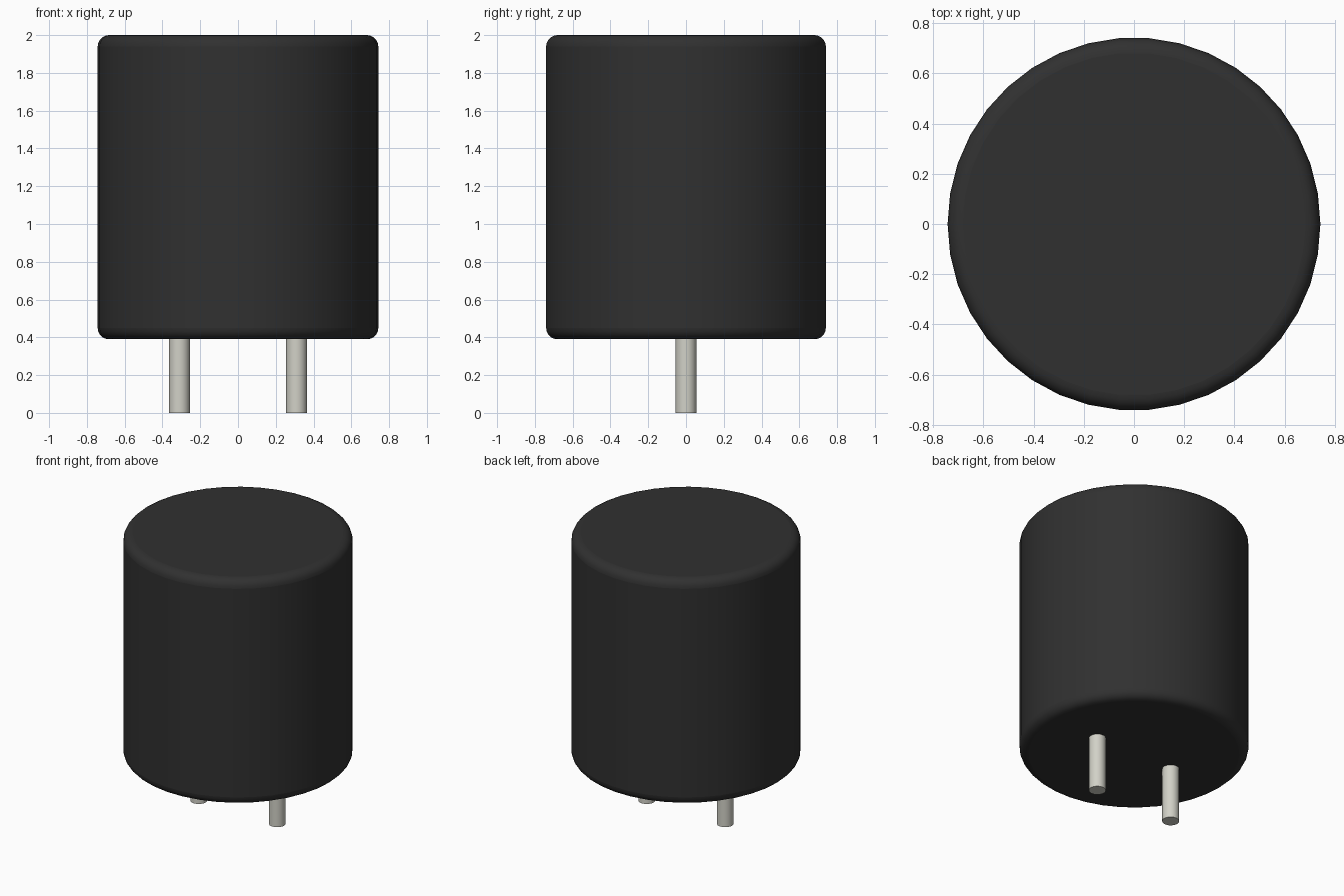
import bpy
import math

cube = bpy.data.objects.get("Cube")
if cube:
    bpy.data.objects.remove(cube, do_unlink=True)


def make_material(name, colour):
    mat = bpy.data.materials.new(name)
    mat.use_nodes = True
    mat.diffuse_color = colour
    mat.node_tree.nodes["Principled BSDF"].inputs["Base Color"].default_value = colour
    return mat


def make_cylinder(name, sides, radius, bottom, top, x, mat):
    bpy.ops.mesh.primitive_cylinder_add(
        vertices=sides, radius=radius, depth=top - bottom,
        location=(x, 0, (bottom + top) / 2), rotation=(0, 0, math.pi / 2))
    obj = bpy.context.object
    obj.name = name
    obj.data.materials.append(mat)
    return obj


black = make_material("black plastic", (0.03, 0.03, 0.03, 1))
metal = make_material("tinned metal", (0.64, 0.637, 0.571, 1))

# Body: a can with rounded rims
body = make_cylinder("body", 38, 0.743, 0.39, 2.0, 0, black)
bevel = body.modifiers.new("rounded rims", "BEVEL")
bevel.width = 0.06
bevel.segments = 5
bevel.limit_method = "ANGLE"
bevel.angle_limit = math.radians(40)
bpy.ops.object.shade_smooth_by_angle(angle=math.radians(30))
bpy.ops.object.modifier_apply(modifier=bevel.name)
bpy.ops.object.shade_smooth_by_angle(angle=math.radians(30))

# Pins: one on each side, reaching slightly into the body
for name, x in (("left_pin", 0.31), ("right_pin", -0.31)):
    make_cylinder(name, 24, 0.055, 0, 0.42, x, metal)
    bpy.ops.object.shade_smooth_by_angle(angle=math.radians(30))
